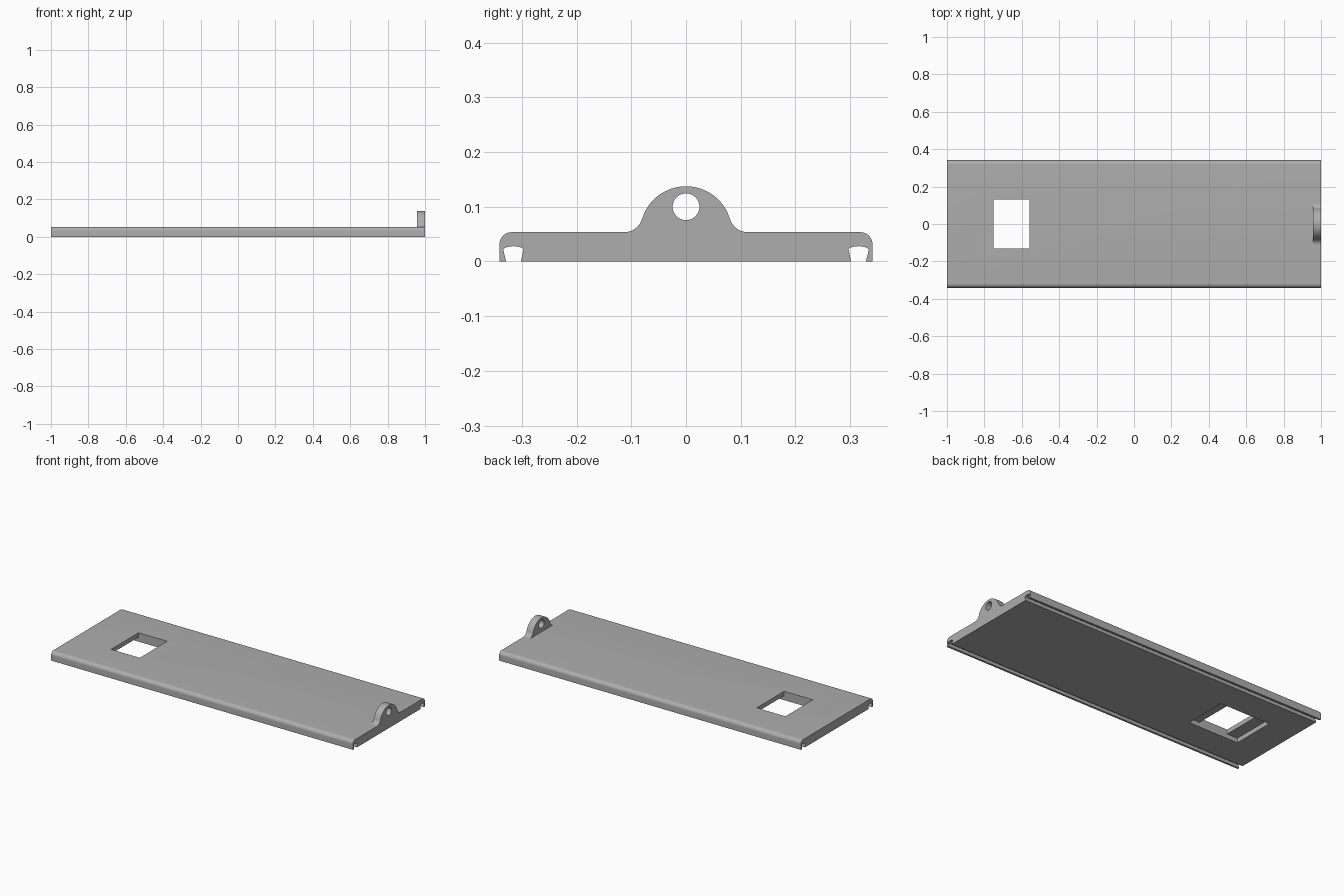
import bpy, bmesh, math

cube = bpy.data.objects.get("Cube")
if cube:
    bpy.data.objects.remove(cube, do_unlink=True)

HALF_W, TOP = 0.341, 0.0535      # plate half width and thickness
EDGE_R = 0.022                   # rounded long edges
LUG_X, LUG_R, FILLET = 0.957, 0.084, 0.034

grey = bpy.data.materials.new("light grey plastic")
grey.use_nodes = True
colour = (0.42, 0.42, 0.42, 1)
grey.diffuse_color = colour
grey.node_tree.nodes["Principled BSDF"].inputs["Base Color"].default_value = colour


def arc(cy, cz, r, a0, a1, n):
    """Points on an arc in the YZ plane, angles in degrees."""
    angles = [math.radians(a0 + (a1 - a0) * i / n) for i in range(n + 1)]
    return [(cy + r * math.cos(a), cz + r * math.sin(a)) for a in angles]


def extrude(name, outline, x0, x1):
    """Solid made by sweeping a YZ outline along x."""
    bm = bmesh.new()
    face = bm.faces.new([bm.verts.new((x0, y, z)) for y, z in outline])
    out = bmesh.ops.extrude_face_region(bm, geom=[face])
    moved = [v for v in out["geom"] if isinstance(v, bmesh.types.BMVert)]
    bmesh.ops.translate(bm, verts=moved, vec=(x1 - x0, 0, 0))
    bmesh.ops.recalc_face_normals(bm, faces=bm.faces)
    mesh = bpy.data.meshes.new(name)
    bm.to_mesh(mesh)
    bm.free()
    mesh.materials.append(grey)
    obj = bpy.data.objects.new(name, mesh)
    bpy.context.collection.objects.link(obj)
    return obj


def cut(obj, cutter):
    """Subtract the cutter and remove it."""
    mod = obj.modifiers.new("cut", 'BOOLEAN')
    mod.operation, mod.solver, mod.object = 'DIFFERENCE', 'EXACT', cutter
    cutter.hide_render = True
    bpy.context.view_layer.objects.active = obj
    bpy.ops.object.modifier_apply(modifier=mod.name)
    bpy.data.objects.remove(cutter, do_unlink=True)


def box(y, z0, z1):
    return [(-y, z0), (y, z0), (y, z1), (-y, z1)]


# Plate section: dovetail rail groove and rounded edge, mirrored
groove = [(0.302, 0), (0.297, 0.023), (0.304, 0.0265), (0.3155, 0.028),
          (0.327, 0.0265), (0.3345, 0.023), (0.329, 0)]
half = groove + [(HALF_W, 0)] + arc(HALF_W - EDGE_R, TOP - EDGE_R, EDGE_R, 0, 90, 10)
plate = extrude("cover_plate", half + [(-y, z) for y, z in reversed(half)], -1, 1)

# Window with a stepped recess on the underside
cut(plate, extrude("window_cutter", box(0.13, -0.1, 0.2), -0.75, -0.56))
cut(plate, extrude("recess_cutter", box(0.13, -0.1, 0.027), -0.82, -0.49))

# Lug: dome with fillets flowing into the plate, and a round hole
foot = math.sqrt((LUG_R + FILLET) ** 2 - FILLET ** 2)
tangent = math.degrees(math.asin(FILLET / (LUG_R + FILLET)))
side = arc(foot, TOP + FILLET, FILLET, 270, 180 + tangent, 10)
dome = arc(0, TOP, LUG_R, tangent, 180 - tangent, 32)
lug = extrude("hanging_lug",
              side + dome[1:-1] + [(-y, z) for y, z in reversed(side)], LUG_X, 1)
cut(lug, extrude("hole_cutter", arc(0, 0.1, 0.0245, 0, 350, 35), 0.9, 1.1))

for obj in (plate, lug):
    bpy.ops.object.select_all(action='DESELECT')
    obj.select_set(True)
    bpy.context.view_layer.objects.active = obj
    bpy.ops.object.shade_smooth_by_angle(angle=math.radians(30))
